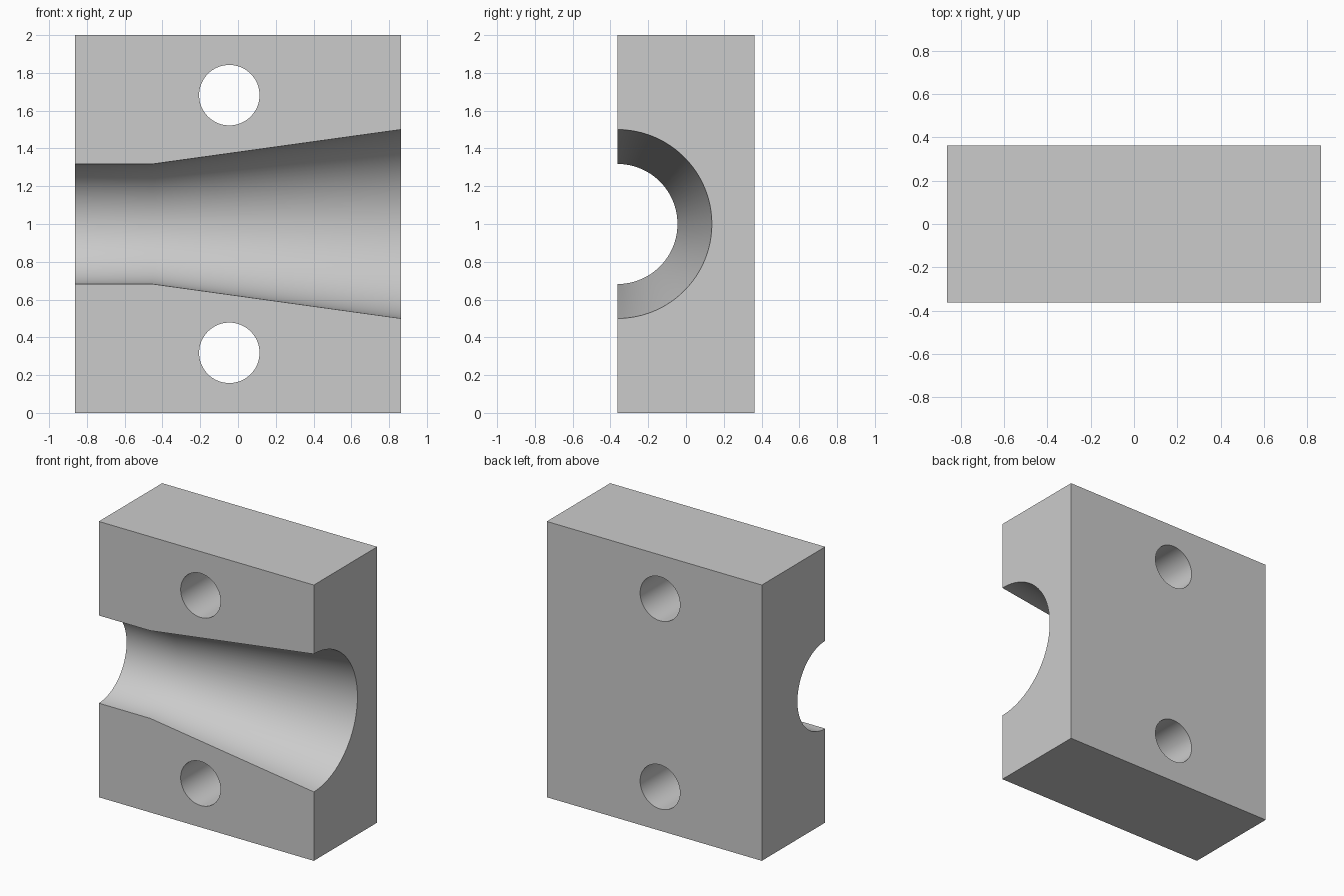
import bpy, bmesh, math
from mathutils import Matrix, Vector

WIDTH, DEPTH, HEIGHT = 1.725, 0.726, 2.0
FRONT = -DEPTH / 2

cube = bpy.data.objects.get("Cube")
if cube:
    bpy.data.objects.remove(cube, do_unlink=True)

grey = bpy.data.materials.new("light grey")
grey.use_nodes = True
colour = (0.6, 0.6, 0.6, 1)
grey.diffuse_color = colour
grey.node_tree.nodes["Principled BSDF"].inputs["Base Color"].default_value = colour


def make_object(name, bm):
    bmesh.ops.recalc_face_normals(bm, faces=bm.faces)
    mesh = bpy.data.meshes.new(name)
    bm.to_mesh(mesh)
    bm.free()
    mesh.materials.append(grey)
    obj = bpy.data.objects.new(name, mesh)
    bpy.context.collection.objects.link(obj)
    return obj


def lathe(name, profile, centre, axis, sides):
    """Closed solid of revolution; profile holds (distance along axis, radius)."""
    bm = bmesh.new()
    turn = Vector((0, 0, 1)).rotation_difference(axis).to_matrix()
    rings = []
    for along, radius in profile:
        ring = []
        for i in range(sides):
            a = 2 * math.pi * i / sides
            point = Vector((radius * math.cos(a), radius * math.sin(a), along))
            ring.append(bm.verts.new(Vector(centre) + turn @ point))
        rings.append(ring)
    for low, high in zip(rings, rings[1:]):
        for i in range(sides):
            j = (i + 1) % sides
            bm.faces.new((low[i], low[j], high[j], high[i]))
    bm.faces.new(rings[0])
    bm.faces.new(rings[-1])
    return make_object(name, bm)


# Rectangular block
bm = bmesh.new()
bmesh.ops.create_cube(bm, size=1, matrix=Matrix.Translation((0, 0, HEIGHT / 2))
                      @ Matrix.Diagonal((WIDTH, DEPTH, HEIGHT, 1)))
block = make_object("clamp_block", bm)

# Half-round channel: straight neck, then a widening cone
neck_end, neck_radius, mouth_radius = -0.45, 0.318, 0.5
slope = (mouth_radius - neck_radius) / (WIDTH / 2 - neck_end)
channel = [(-1, neck_radius), (neck_end, neck_radius),
           (1, neck_radius + slope * (1 - neck_end))]
cutters = [lathe("channel_cutter", channel, (0, FRONT, HEIGHT / 2),
                 Vector((1, 0, 0)), 96)]

# Bolt holes through the block, above and below the channel
for label, side in (("lower", -1), ("upper", 1)):
    cutters.append(lathe(label + "_hole_cutter", [(-1, 0.16), (1, 0.16)],
                         (-0.046, 0, HEIGHT / 2 + side * 0.682),
                         Vector((0, 1, 0)), 64))

# Cut everything out of the block
bpy.ops.object.select_all(action="DESELECT")
block.select_set(True)
bpy.context.view_layer.objects.active = block
for cutter in cutters:
    cutter.hide_render = True
    mod = block.modifiers.new(cutter.name, "BOOLEAN")
    mod.operation, mod.solver, mod.object = "DIFFERENCE", "EXACT", cutter
    bpy.ops.object.modifier_apply(modifier=mod.name)
    bpy.data.objects.remove(cutter, do_unlink=True)

bpy.ops.object.shade_smooth_by_angle(angle=math.radians(30))
